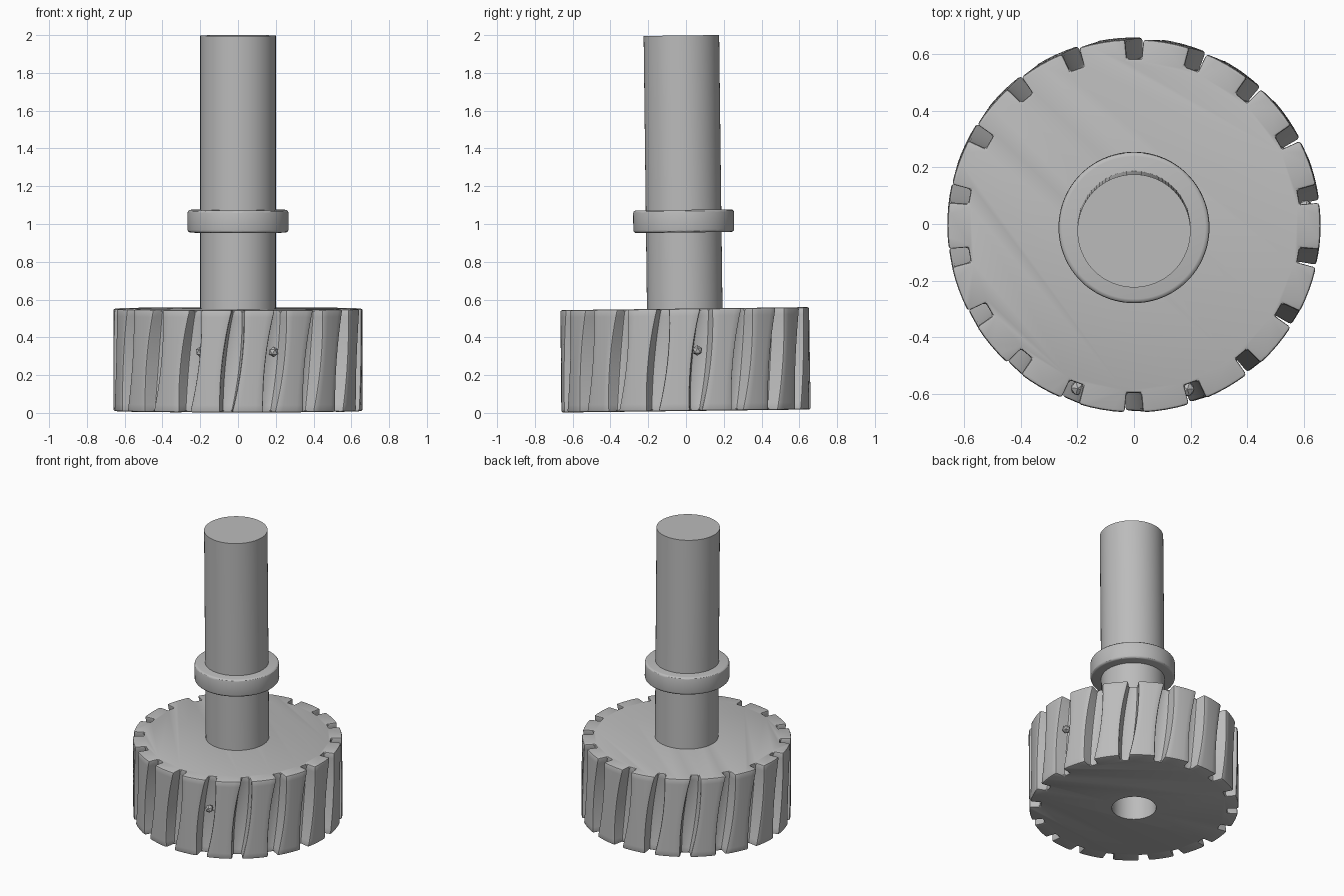
import bpy, bmesh, math
from mathutils import Matrix

if "Cube" in bpy.data.objects:
    bpy.data.objects.remove(bpy.data.objects["Cube"])

steel = bpy.data.materials.new("grey steel")
steel.use_nodes = True
GREY = (0.5, 0.5, 0.5, 1)
steel.diffuse_color = GREY
steel.node_tree.nodes["Principled BSDF"].inputs["Base Color"].default_value = GREY

TEETH = 18
STEP = 2 * math.pi / TEETH
BOTTOM, TOP = 0.01, 0.552
TILT = Matrix.Rotation(math.radians(0.7), 4, "X")   # whole tool leans back slightly


def add_object(name, bm):
    bmesh.ops.recalc_face_normals(bm, faces=bm.faces)
    mesh = bpy.data.meshes.new(name)
    bm.to_mesh(mesh)
    bm.free()
    obj = bpy.data.objects.new(name, mesh)
    bpy.context.collection.objects.link(obj)
    mesh.materials.append(steel)
    return obj


def cylinder(name, radius, z0, z1, segments=96):
    bm = bmesh.new()
    bmesh.ops.create_cone(bm, cap_ends=True, segments=segments, radius1=radius,
                          radius2=radius, depth=z1 - z0,
                          matrix=Matrix.Translation((0, 0, (z0 + z1) / 2)))
    return add_object(name, bm)


def bevel(obj, width, segments):
    mod = obj.modifiers.new("soft edges", "BEVEL")
    mod.width, mod.segments = width, segments
    mod.limit_method, mod.angle_limit = "ANGLE", math.radians(35)


def finish(obj):
    bpy.ops.object.select_all(action="DESELECT")
    obj.select_set(True)
    bpy.context.view_layer.objects.active = obj
    for mod in list(obj.modifiers):
        bpy.ops.object.modifier_apply(modifier=mod.name)
    bpy.ops.object.shade_smooth_by_angle(angle=math.radians(30))
    obj.matrix_world = TILT @ obj.matrix_world


def cutter_ring(bm, t):
    """One toothed outline; t runs from 0 at the bottom to 1 at the top."""
    swell = 1 - (2 * t - 1) ** 2
    twist = math.radians(-5.5 * (1 - t))
    half = math.radians(2.7 + 1.7 * swell)
    floor = 0.592 - 0.015 * swell
    ring = []
    for i in range(TEETH):
        mid = math.pi / 2 + i * STEP + twist
        points = [(floor, -half * 0.9), (floor, half * 0.9)]
        arc = STEP - 2 * half
        points += [(0.66, half + arc * k / 4) for k in range(5)]
        for r, a in points:
            ring.append(bm.verts.new((r * math.cos(mid + a), r * math.sin(mid + a),
                                      BOTTOM + (TOP - BOTTOM) * t)))
    return ring


# Toothed head with swelling, slanted grooves
bm = bmesh.new()
LAYERS = 14
rings = [cutter_ring(bm, k / LAYERS) for k in range(LAYERS + 1)]
for low, high in zip(rings, rings[1:]):
    for i in range(len(low)):
        j = (i + 1) % len(low)
        bm.faces.new((low[i], low[j], high[j], high[i]))
bm.faces.new(rings[-1])
bm.faces.new(rings[0][::-1])
head = add_object("toothed_head", bm)
bevel(head, 0.01, 2)

# Blind hole under the head
hole = cylinder("hole_cutter", 0.14, -0.1, 0.3, 64)
hole.hide_render = True
cut = head.modifiers.new("hole", "BOOLEAN")
cut.operation, cut.solver, cut.object = "DIFFERENCE", "EXACT", hole
finish(head)
bpy.data.objects.remove(hole)

# Shaft
finish(cylinder("shaft", 0.2, 0.5, 1.998))

# Collar
collar = cylinder("collar", 0.267, 0.955, 1.075)
bevel(collar, 0.015, 3)
finish(collar)

# Small burrs left in three grooves
for name, angle in (("burr_left", -72), ("burr_right", -109), ("burr_side", 6)):
    bm = bmesh.new()
    place = Matrix.Rotation(math.radians(angle), 4, "Z") @ Matrix.Translation((0.61, 0, 0.33))
    bmesh.ops.create_icosphere(bm, subdivisions=1, radius=0.028, matrix=place)
    finish(add_object(name, bm))
